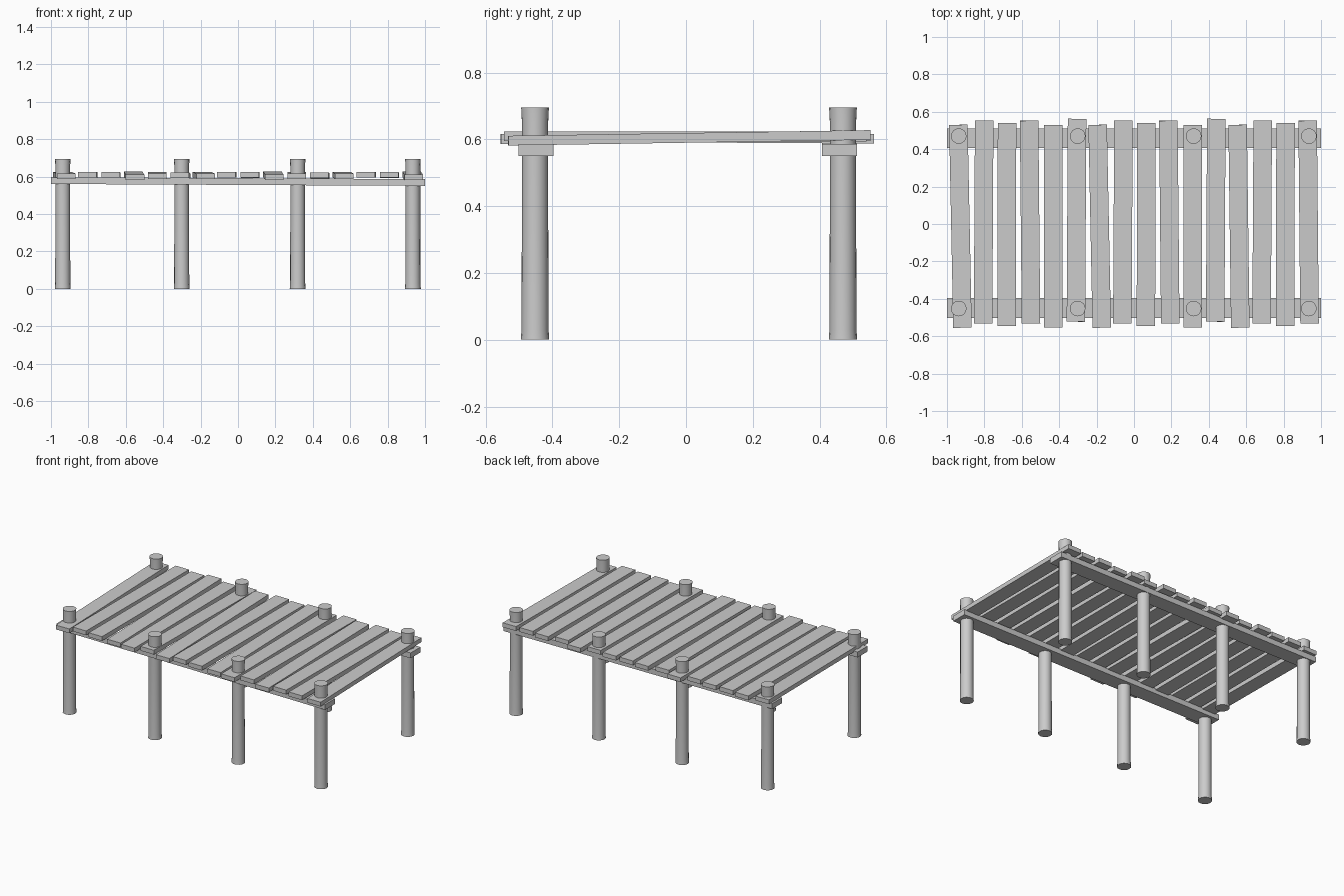
import bpy, bmesh
from math import cos, sin, tau, atan2

if "Cube" in bpy.data.objects:
    bpy.data.objects.remove(bpy.data.objects["Cube"])


def mesh_object(name, bm):
    bmesh.ops.recalc_face_normals(bm, faces=bm.faces)
    mesh = bpy.data.meshes.new(name)
    bm.to_mesh(mesh)
    bm.free()
    ob = bpy.data.objects.new(name, mesh)
    bpy.context.collection.objects.link(ob)
    return ob


def box(name, loc, size, rot=(0, 0, 0)):
    bm = bmesh.new()
    bmesh.ops.create_cube(bm, size=1)
    bmesh.ops.scale(bm, vec=size, verts=bm.verts)
    ob = mesh_object(name, bm)
    ob.location, ob.rotation_euler = loc, rot
    return ob


def post(name, x, y, sides=16):
    # Round pile, slightly flared at both ends
    bm = bmesh.new()
    rings = []
    for z, r in ((0, .0425), (.03, .0405), (.35, .0395), (.655, .0395), (.695, .0415)):
        rings.append([bm.verts.new((r * cos(tau * i / sides), r * sin(tau * i / sides), z))
                      for i in range(sides)])
    for a, b in zip(rings, rings[1:]):
        for i in range(sides):
            j = (i + 1) % sides
            bm.faces.new((a[i], a[j], b[j], b[i])).smooth = True
    bm.faces.new(rings[0][::-1])
    bm.faces.new(rings[-1])
    ob = mesh_object(name, bm)
    ob.location = (x, y, 0)
    for e in ob.data.edges:
        za, zb = (ob.data.vertices[v].co.z for v in e.vertices)
        e.use_edge_sharp = za == zb and (za < .001 or za > .69)


# Two rows of piles, each with a long bearer beam
for row, y_post, y_beam in (("front", -.452, -.449), ("back", .47, .459)):
    for n, x in enumerate((-.937, -.301, .319, .935)):
        post(f"{row}_post_{n + 1}", x, y_post)
    box(f"{row}_beam", (0, y_beam, .5735), (2, .105, .036), (0, .005, 0))

# Deck planks: uneven pattern repeating every six boards
# (x shift of the back end, y shift, front height, back height)
pattern = ((-.022, -.012, .601, .611),
           (.006, .010, .609, .609),
           (.002, -.002, .609, .608),
           (-.010, .010, .596, .613),
           (.000, -.012, .602, .609),
           (.006, .020, .608, .602))
length = 1.085
for i in range(16):
    dx, dy, zf, zb = pattern[i % 6]
    if i == 12:
        dx = -.014
    box(f"deck_plank_{i + 1}", (-.928 + i * .1241, dy, (zf + zb) / 2),
        (.099, length, .029),
        (atan2(zb - zf, length), 0, -atan2(dx, length)))
